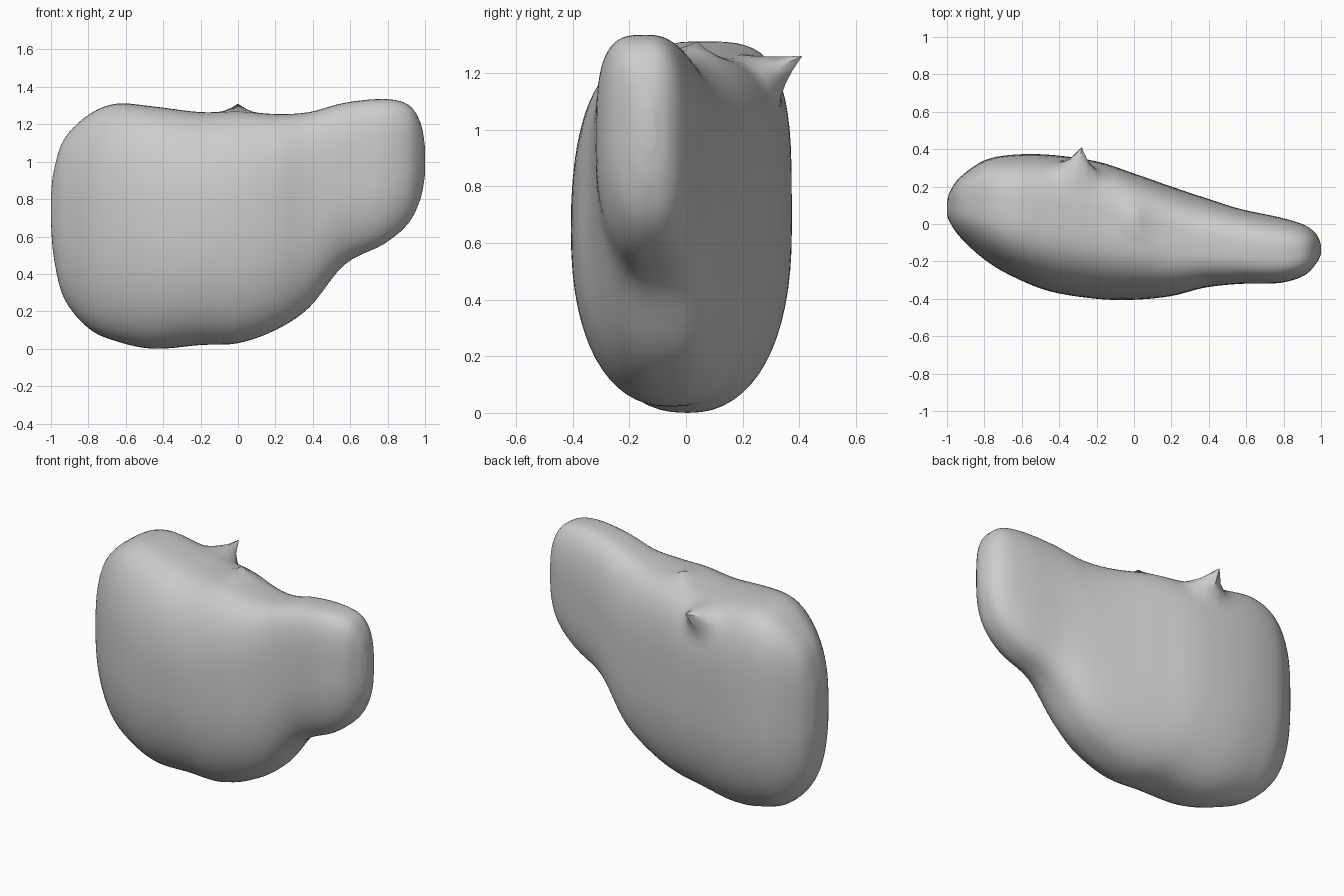
import bpy, bmesh, math
from mathutils import Vector

cube = bpy.data.objects.get("Cube")
if cube:
    bpy.data.objects.remove(cube, do_unlink=True)

grey = bpy.data.materials.new("plain grey")
grey.use_nodes = True
colour = (0.6, 0.6, 0.6, 1)
grey.diffuse_color = colour
grey.node_tree.nodes["Principled BSDF"].inputs["Base Color"].default_value = colour

# Cross-sections along the body: x, front y, back y, bottom z, top z
STATIONS = [
    (-1.0, .05, .11, .68, .82),
    (-.985, .01, .17, .49, .95),
    (-.93, -.07, .25, .27, 1.12),
    (-.8, -.19, .34, .11, 1.25),
    (-.65, -.28, .37, .04, 1.31),
    (-.45, -.36, .37, .0, 1.295),
    (-.2, -.4, .335, .02, 1.265),
    (.0, -.405, .27, .03, 1.27),
    (.2, -.385, .2, .1, 1.255),
    (.38, -.34, .14, .22, 1.265),
    (.57, -.32, .08, .45, 1.315),
    (.78, -.315, .035, .56, 1.335),
    (.91, -.275, -.005, .67, 1.305),
    (.975, -.21, -.055, .8, 1.21),
    (1.0, -.16, -.11, .93, 1.08),
]
SIDES, STEPS = 64, 5


def catmull(a, b, c, d, t):
    return b + 0.5 * t * ((c - a) + t * ((2 * a - 5 * b + 4 * c - d) + t * (3 * (b - c) + d - a)))


def smooth_stations():
    last = len(STATIONS) - 1
    for i in range(last):
        four = [STATIONS[min(max(i + k, 0), last)] for k in (-1, 0, 1, 2)]
        for s in range(STEPS):
            yield [catmull(*column, s / STEPS) for column in zip(*four)]
    yield STATIONS[last]


def blend(x, wide, narrow):
    """Ease a value from the wide end of the body to the narrow end."""
    t = min(max((x + .1) / .6, 0), 1)
    return wide + (narrow - wide) * t * t * (3 - 2 * t)


def section(x, front, back, bottom, top):
    """Rounded outline whose four corners differ in squareness."""
    squareness = {
        (True, True): blend(x, 3.8, 2.6),     # top back
        (True, False): blend(x, 2.5, 3.4),    # top front
        (False, True): blend(x, 2.3, 3.0),    # bottom back
        (False, False): 2.3,                  # bottom front
    }
    points = []
    for k in range(SIDES):
        a = 2 * math.pi * k / SIDES
        c, s = math.cos(a), math.sin(a)
        power = 2 / squareness[s > 0, c > 0]
        u = math.copysign(abs(c) ** power, c)
        v = math.copysign(abs(s) ** power, s)
        points.append(Vector((x, (front + back) / 2 + u * (back - front) / 2,
                              (bottom + top) / 2 + v * (top - bottom) / 2)))
    return points


def pinch(bm, near, tip, radius):
    """Pull the surface around a point out to a sharp tip."""
    anchor = min(bm.verts, key=lambda v: (v.co - Vector(near)).length).co.copy()
    pull = Vector(tip) - anchor
    for v in bm.verts:
        weight = max(0, 1 - (v.co - anchor).length / radius) ** 2
        v.co += pull * weight


# Lofted body
bm = bmesh.new()
rings = [[bm.verts.new(p) for p in section(*st)] for st in smooth_stations()]
for r0, r1 in zip(rings, rings[1:]):
    for k in range(SIDES):
        n = (k + 1) % SIDES
        bm.faces.new((r0[k], r0[n], r1[n], r1[k]))
bm.faces.new(rings[0])
bm.faces.new(rings[-1])

# Pinched points on the back rim and the top
pinch(bm, (-.28, .29, 1.2), (-.28, .41, 1.26), .15)
pinch(bm, (0, .04, 1.25), (0, .04, 1.31), .12)

bmesh.ops.recalc_face_normals(bm, faces=bm.faces)
mesh = bpy.data.meshes.new("body")
bm.to_mesh(mesh)
bm.free()
mesh.materials.append(grey)
body = bpy.data.objects.new("body", mesh)
bpy.context.collection.objects.link(body)
bpy.ops.object.select_all(action="DESELECT")
body.select_set(True)
bpy.context.view_layer.objects.active = body
bpy.ops.object.shade_smooth_by_angle(angle=math.radians(45))
